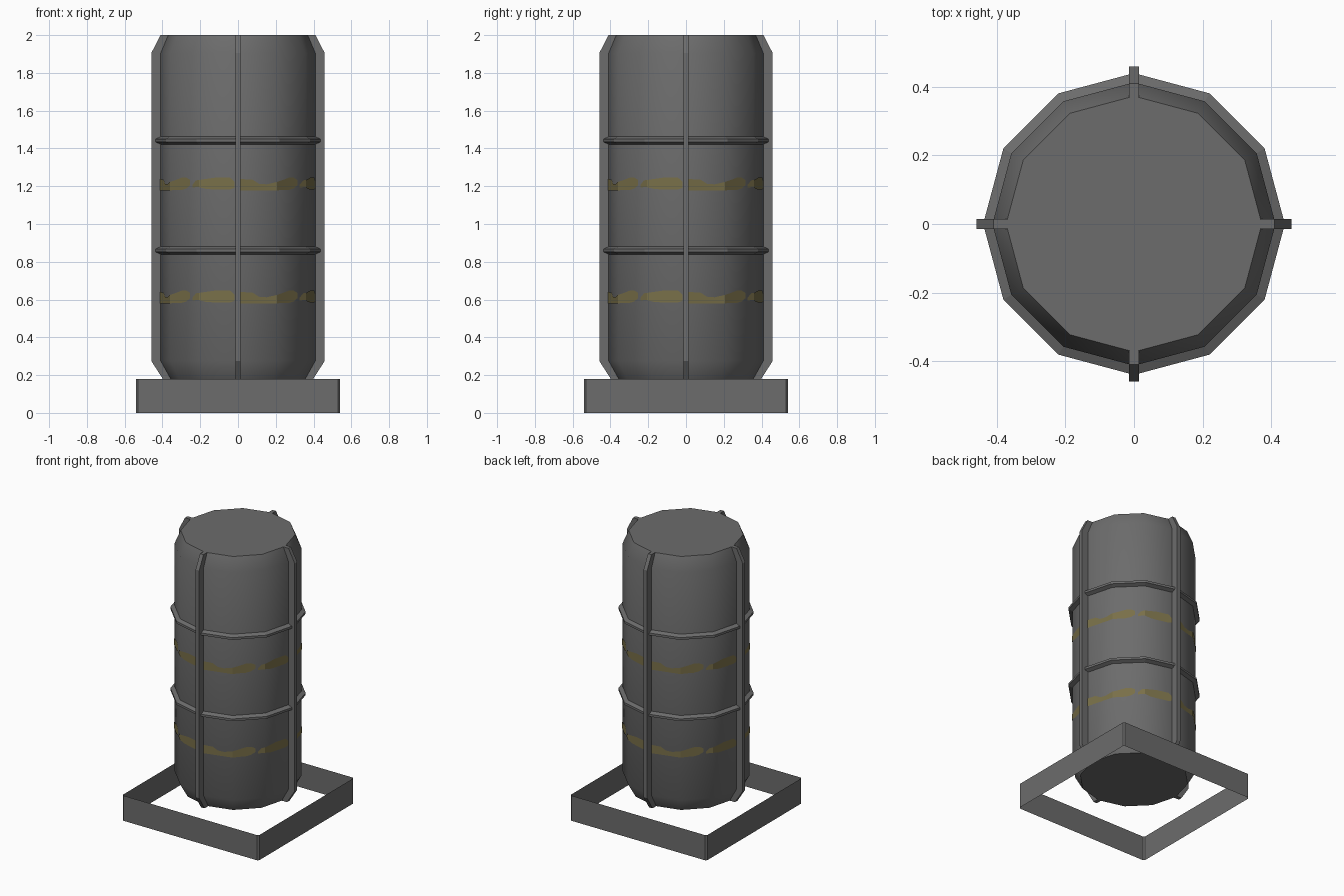
import bpy, math

if "Cube" in bpy.data.objects:
    bpy.data.objects.remove(bpy.data.objects["Cube"])


def material(name, rgb):
    m = bpy.data.materials.new(name)
    m.diffuse_color = (*rgb, 1)
    m.use_nodes = True
    m.node_tree.nodes["Principled BSDF"].inputs["Base Color"].default_value = m.diffuse_color
    return m


GREY = material("dark grey metal", (0.15, 0.15, 0.15))
YELLOW = material("worn yellow paint", (0.19, 0.16, 0.065))
SIDES = 12


def mesh_object(name, verts, faces, mat, smooth=None):
    me = bpy.data.meshes.new(name)
    me.from_pydata(verts, [], faces)
    me.materials.append(mat)
    ob = bpy.data.objects.new(name, me)
    bpy.context.collection.objects.link(ob)
    if smooth:
        bpy.ops.object.select_all(action='DESELECT')
        ob.select_set(True)
        bpy.context.view_layer.objects.active = ob
        bpy.ops.object.shade_smooth_by_angle(angle=math.radians(smooth))
    return ob


def lathe(name, profile, mat, caps=False, smooth=None):
    verts, faces = [], []
    for r, z in profile:
        for i in range(SIDES):
            a = math.tau * i / SIDES
            verts.append((r * math.cos(a), r * math.sin(a), z))
    for k in range(len(profile) - 1):
        for i in range(SIDES):
            j = (i + 1) % SIDES
            b, t = k * SIDES, (k + 1) * SIDES
            faces.append((b + i, b + j, t + j, t + i))
    if caps:
        top = (len(profile) - 1) * SIDES
        faces.append(tuple(reversed(range(SIDES))))
        faces.append(tuple(range(top, top + SIDES)))
    return mesh_object(name, verts, faces, mat, smooth)


# Barrel body
lathe("barrel_body", [(0.36, 0.18), (0.413, 0.275), (0.413, 1.905), (0.373, 2.0)],
      GREY, caps=True, smooth=35)

# Hoops around the barrel
for n, z in enumerate((0.86, 1.442)):
    lathe(f"hoop_{n}", [(0.405, z - 0.024), (0.44, z - 0.008),
                        (0.44, z + 0.008), (0.405, z + 0.024)], GREY)

# Four vertical ribs following the barrel outline
RIB = [(0.35, 0.18), (0.398, 0.18), (0.459, 0.275), (0.459, 1.905),
       (0.41, 2.0), (0.37, 2.0), (0.40, 1.905), (0.40, 0.275)]
for q in range(4):
    c, s = round(math.cos(q * math.pi / 2)), round(math.sin(q * math.pi / 2))
    n = len(RIB)
    verts = [(c * r - s * w, s * r + c * w, z) for w in (-0.014, 0.014) for r, z in RIB]
    faces = [tuple(range(n)), tuple(reversed(range(n, 2 * n)))]
    faces += [(i, i + n, (i + 1) % n + n, (i + 1) % n) for i in range(n)]
    mesh_object(f"rib_{q}", verts, faces, GREY)

# Open square base: four thin walls with clipped corners
B, C = 0.54, 0.53
outline = [(C, -B), (B, -C), (B, C), (C, B), (-C, B), (-B, C), (-B, -C), (-C, -B)]
mesh_object("base_frame", [(x, y, z) for z in (0, 0.18) for x, y in outline],
            [(i, (i + 1) % 8, (i + 1) % 8 + 8, i + 8) for i in range(8)], GREY)

# Worn paint patches: (angle in degrees, lower z, upper z) relative to each stripe
PATCHES = [
    [(1.5, -0.035, 0.025), (11, -0.035, 0.022), (16, -0.035, 0.0), (22, -0.035, -0.003),
     (30, -0.035, 0.01), (36, -0.033, 0.02), (42, -0.033, 0.032), (47, -0.025, 0.033),
     (51, -0.008, 0.02)],
    [(53.5, -0.02, -0.005), (57, -0.018, 0.018), (60, -0.018, 0.02), (66, -0.028, 0.026),
     (72, -0.03, 0.032), (84, -0.03, 0.032), (87.5, -0.022, 0.01)],
]


def on_barrel(deg, z, r=0.4155):
    step = 360 / SIDES
    k = math.floor(deg / step)
    t = deg / step - k
    a, b = math.radians(k * step), math.radians((k + 1) * step)
    return (r * ((1 - t) * math.cos(a) + t * math.cos(b)),
            r * ((1 - t) * math.sin(a) + t * math.sin(b)), z)


for n, z0 in enumerate((0.615, 1.213)):
    verts, faces = [], []
    for q in range(4):
        for patch in PATCHES:
            for i, (deg, lo, hi) in enumerate(patch):
                verts += [on_barrel(deg + 90 * q, z0 + lo), on_barrel(deg + 90 * q, z0 + hi)]
                if i:
                    m = len(verts)
                    faces.append((m - 4, m - 2, m - 1, m - 3))
    mesh_object(f"paint_stripe_{n}", verts, faces, YELLOW)
